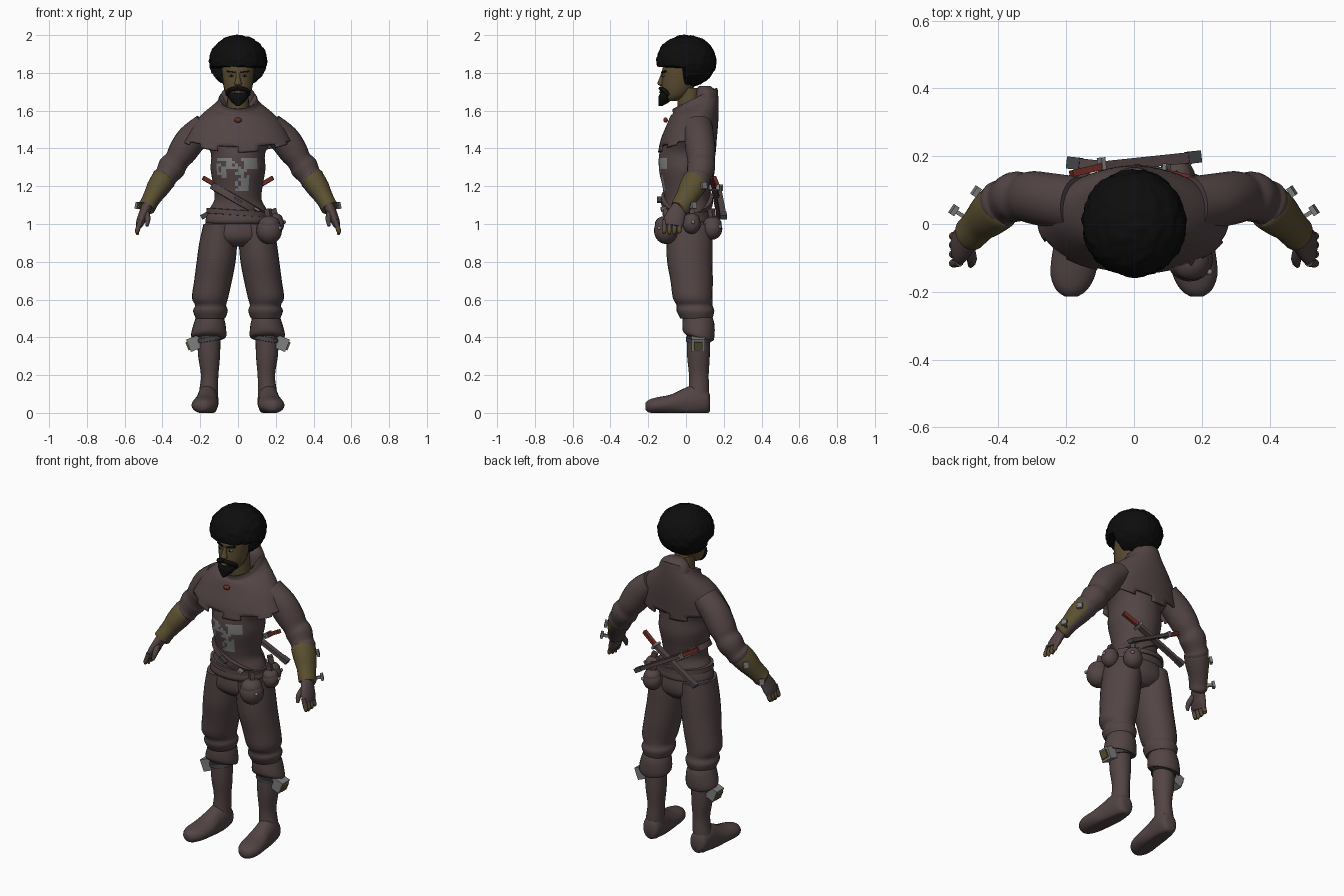
import bpy, bmesh, math, random
from mathutils import Vector, Matrix, noise

random.seed(4)
if "Cube" in bpy.data.objects:
    bpy.data.objects.remove(bpy.data.objects["Cube"])


def material(name, r, g, b):
    m = bpy.data.materials.new(name)
    m.use_nodes = True
    m.diffuse_color = (r, g, b, 1)
    m.node_tree.nodes["Principled BSDF"].inputs["Base Color"].default_value = (r, g, b, 1)
    return m


CLOTH = material("brown cloth", .085, .058, .058)
SKIN = material("skin", .1, .07, .03)
HAIR = material("black hair", .004, .004, .004)
LEATHER = material("olive leather", .105, .08, .03)
STEEL = material("grey steel", .21, .21, .21)
DARK = material("dark steel", .06, .06, .065)
RED = material("red grip", .16, .025, .018)


def finish(name, bm, mats, rule=None):
    """Turn a bmesh into a smooth object, coloured by an optional face rule."""
    bmesh.ops.recalc_face_normals(bm, faces=bm.faces)
    bm.normal_update()
    for f in bm.faces:
        f.smooth = True
        if rule:
            f.material_index = int(rule(f))
    me = bpy.data.meshes.new(name)
    bm.to_mesh(me)
    bm.free()
    me.set_sharp_from_angle(angle=math.radians(50))
    for m in mats:
        me.materials.append(m)
    ob = bpy.data.objects.new(name, me)
    bpy.context.collection.objects.link(ob)
    return ob


def blend(rings, steps):
    """Catmull-Rom interpolation through the rings."""
    out = []
    for i in range(len(rings) - 1):
        a, b = rings[max(i - 1, 0)], rings[i]
        c, d = rings[i + 1], rings[min(i + 2, len(rings) - 1)]
        for k in range(steps):
            t = k / steps
            out.append([q + .5 * t * (r - p + t * (2*p - 5*q + 4*r - s + t * (3*(q - r) + s - p)))
                        for p, q, r, s in zip(a, b, c, d)])
    return out + [list(rings[-1])]


def loft(name, rings, mats, s=1, axis="Z", n=24, steps=3, rule=None, notch=0, floor=False):
    """Skin rings (x, y, z, width, depth, tilt, side lift); s mirrors in x."""
    rings = blend([tuple(r) + (0,) * (7 - len(r)) for r in rings], steps)
    bm, loops = bmesh.new(), []
    for i, (x, y, z, ra, rb, tilt, lift) in enumerate(rings):
        a, b = rings[max(i - 1, 0)], rings[min(i + 1, len(rings) - 1)]
        if axis == "Z":
            u, v = Vector((1, 0, 0)), Vector((0, 1, 0))
        elif axis == "Y":
            u, v = Vector((1, 0, 0)), Vector((0, 0, 1))
        else:
            d = (Vector(b[:3]) - Vector(a[:3])).normalized()
            u = Vector((0, 1, 0)).cross(d).normalized()
            v = d.cross(u)
        loop = []
        for k in range(n):
            c, q = math.cos(math.tau * k / n), math.sin(math.tau * k / n)
            p = Vector((x, y, z)) + u * ra * c + v * rb * q + Vector((0, 0, tilt * q + lift * c * c))
            loop.append(bm.verts.new((p.x * s, p.y, max(p.z, 0) if floor else p.z)))
        loops.append(loop)
    for i in range(len(loops) - 1):
        for k in range(n):
            if notch and i >= len(loops) - 3 and k % (notch * 2) >= notch:
                continue
            j = (k + 1) % n
            bm.faces.new((loops[i][k], loops[i][j], loops[i + 1][j], loops[i + 1][k]))
    if not notch:
        bm.faces.new(loops[0])
        bm.faces.new(loops[-1])
    return finish(name, bm, mats, rule)


def ball(name, c, r, mat, n=16):
    bm = bmesh.new()
    bmesh.ops.create_uvsphere(bm, u_segments=n, v_segments=n // 2 + 2, radius=1,
                              matrix=Matrix.Translation(c) @ Matrix.Diagonal((*r, 1)))
    return finish(name, bm, [mat])


def rod(name, a, b, w, h, mat):
    """Box running from a to b."""
    a, b = Vector(a), Vector(b)
    d = b - a
    bm = bmesh.new()
    m = Matrix.Translation((a + b) / 2) @ d.to_track_quat("Z", "Y").to_matrix().to_4x4()
    bmesh.ops.create_cube(bm, size=1, matrix=m @ Matrix.Diagonal((w, h, d.length, 1)))
    return finish(name, bm, [mat])


def band(name, x, y, z, rx, ry, h, angle, mat):
    ob = loft(name, [(0, 0, k * h, rx * q, ry * q) for k, q in ((-.5, .9), (-.45, 1), (.45, 1), (.5, .9))],
              [mat], steps=1, n=32)
    ob.location = (x, y, z)
    ob.rotation_euler.y = math.radians(angle)


# Jacket, with a worn metal chest panel on its front faces
def chest_panel(f):
    x, y, z = f.calc_center_median()
    bar = 1.29 < z < 1.35 and -.11 < x < .1
    stem = 1.17 < z < 1.3 and -.02 < x < .06
    edge = 1.24 < z < 1.3 and -.11 < x < -.06
    return y < -.03 and (bar or stem or edge) and random.random() < .7


loft("jacket", [(0, .03, 1.56, .14, .1), (0, .02, 1.48, .2, .125), (0, .005, 1.38, .145, .145),
                (0, .005, 1.29, .145, .148), (0, .005, 1.2, .13, .13), (0, .005, 1.13, .125, .118),
                (0, .01, 1.08, .15, .122), (0, .01, 1.02, .172, .13), (0, .01, 1.0, .16, .12)],
     [CLOTH, STEEL], n=56, steps=6, rule=chest_panel)
loft("trouser_seat", [(0, .015, 1.06, .15, .11), (0, .015, .98, .18, .125), (0, .015, .92, .17, .12),
                      (0, .02, .88, .08, .08)], [CLOTH])

# Hooded mantle with a notched hem
mantle = loft("mantle", [(0, .04, 1.62, .06, .07, .05), (0, .045, 1.665, .098, .115, .055),
                         (0, .05, 1.635, .115, .12, .05), (0, .045, 1.59, .18, .128, .02),
                         (0, .035, 1.53, .235, .135), (0, .015, 1.45, .27, .148, 0, .01),
                         (0, .005, 1.38, .285, .153, 0, .05)], [CLOTH], n=64, steps=4, notch=4)
mod = mantle.modifiers.new("thickness", "SOLIDIFY")
mod.thickness = .012
loft("hood_fold", [(0, .1, 1.73, .045, .03), (0, .105, 1.7, .085, .055), (0, .11, 1.63, .1, .062),
                   (0, .11, 1.55, .09, .055), (0, .11, 1.46, .04, .035)], [CLOTH])
ball("mantle_clasp", (0, -.108, 1.55), (.02, .012, .014), RED)

# Neck, head and face
loft("neck", [(0, .01, 1.72, .055, .06), (0, .02, 1.56, .06, .06)], [SKIN])
loft("head", [(0, -.085, 1.65, .03, .03), (0, -.06, 1.675, .058, .068), (0, -.045, 1.72, .075, .085),
              (0, -.035, 1.78, .083, .092), (0, -.02, 1.84, .085, .1), (0, 0, 1.9, .06, .07)], [SKIN])
loft("nose", [(0, -.118, 1.8, .01, .012), (0, -.128, 1.765, .013, .016), (0, -.133, 1.742, .02, .018),
              (0, -.125, 1.73, .012, .01)], [SKIN], n=12)
loft("goatee", [(0, -.1, 1.695, .05, .035), (0, -.108, 1.672, .052, .038), (0, -.118, 1.645, .034, .028),
                (0, -.135, 1.625, .008, .01)], [HAIR])
ball("lip", (0, -.134, 1.698), (.022, .008, .007), SKIN)
for s in (1, -1):
    tag = "left" if s > 0 else "right"
    loft(tag + "_moustache", [(0, -.135, 1.718, .01, .01), (.03, -.128, 1.714, .012, .012),
                              (.055, -.105, 1.7, .01, .012), (.058, -.095, 1.68, .006, .01)],
         [HAIR], s, axis="path", n=10)
    ball(tag + "_eye", (s * .034, -.119, 1.785), (.015, .008, .006), STEEL)
    ball(tag + "_pupil", (s * .034, -.125, 1.785), (.006, .004, .006), HAIR)
    rod(tag + "_eyebrow", (s * .014, -.126, 1.803), (s * .058, -.108, 1.808), .012, .008, HAIR)

# Rounded hair, lumpy, cut back around the face
bm = bmesh.new()
bmesh.ops.create_icosphere(bm, subdivisions=5, radius=1)
for v in bm.verts:
    p = v.co * (1 + .04 * noise.noise(v.co * 6) + .02 * noise.noise(v.co * 15))
    v.co = Vector((p.x * .153, .002 + p.y * .158, 1.862 + p.z * .138))
    if v.co.z < 1.83 and v.co.y < 0:
        v.co.y *= .15
finish("hair", bm, [HAIR])

for s in (1, -1):
    tag = "left_" if s > 0 else "right_"
    # Leg, gathered knee, boot cuff and boot
    loft(tag + "trouser_leg", [(.095, .015, 1.0, .088, .12), (.105, .018, .9, .1, .122),
                               (.116, .02, .8, .103, .12), (.132, .03, .7, .1, .112),
                               (.148, .035, .61, .096, .105), (.145, .045, .57, .082, .095),
                               (.146, .05, .54, .092, .1), (.146, .055, .5, .078, .085)], [CLOTH], s)
    loft(tag + "boot_cuff", [(.15, .06, .515, .07, .075), (.15, .065, .48, .082, .084),
                             (.154, .067, .43, .092, .085, -.01), (.156, .068, .4, .09, .075, -.02),
                             (.155, .068, .4, .055, .05)], [CLOTH], s)
    loft(tag + "boot_shaft", [(.155, .066, .42, .062, .06), (.153, .066, .3, .058, .06),
                              (.15, .068, .2, .046, .052), (.155, .068, .12, .05, .055),
                              (.16, .06, .05, .055, .06)], [CLOTH], s)
    loft(tag + "boot_foot", [(.155, .128, .05, .03, .04), (.157, .11, .06, .05, .065),
                             (.16, .05, .065, .057, .085), (.165, -.01, .055, .058, .075),
                             (.172, -.08, .045, .068, .052), (.18, -.15, .04, .066, .043),
                             (.184, -.195, .036, .045, .034), (.185, -.214, .035, .018, .018)],
         [CLOTH], s, axis="Y", floor=True)
    rod(tag + "knee_buckle", (s * .2, .065, .38), (s * .262, .065, .355), .07, .07, STEEL)
    rod(tag + "buckle_tab", (s * .235, .065, .366), (s * .27, .065, .352), .045, .045, LEATHER)
    band(tag + "knee_strap", s * .155, .067, .39, .068, .068, .025, s * 10, DARK)

    # Sleeve with folds, bracer in leather on its outer side, then the hand
    loft(tag + "sleeve", [(.17, .06, 1.52, .07, .08), (.245, .07, 1.45, .08, .08),
                          (.295, .078, 1.38, .076, .078), (.325, .08, 1.335, .066, .072),
                          (.35, .08, 1.3, .074, .074), (.38, .068, 1.255, .062, .066),
                          (.395, .06, 1.235, .066, .068), (.415, .045, 1.205, .05, .055)],
         [CLOTH], s, axis="path", steps=4)
    inner = Vector((-.8 * s, .4, -.4))
    loft(tag + "bracer", [(.385, .06, 1.245, .05, .055), (.395, .055, 1.235, .063, .07),
                          (.425, .03, 1.19, .06, .068), (.452, .005, 1.145, .05, .058),
                          (.472, -.018, 1.11, .046, .054), (.485, -.03, 1.085, .046, .052),
                          (.488, -.034, 1.08, .03, .04)], [LEATHER, CLOTH], s, axis="path",
         rule=lambda f: f.normal.dot(inner) > .35)
    loft(tag + "glove", [(.478, -.025, 1.1, .03, .04), (.497, -.048, 1.06, .026, .048),
                         (.513, -.064, 1.02, .024, .055), (.524, -.07, .99, .018, .05)],
         [CLOTH], s, axis="path")
    for i, y in enumerate((-.112, -.085, -.058, -.032)):
        tip = .94 + .008 * abs(i - 1.3)
        mid = (.528, y - .003, .98, .013, .013)
        loft(tag + "glove_finger", [(.515, y, 1.02, .013, .014), mid], [CLOTH], s, axis="path", n=10)
        loft(tag + "fingertip", [mid, (.534, y - .004, .96, .012, .012), (.53, y - .004, tip, .006, .006)],
             [SKIN], s, axis="path", n=10)
    loft(tag + "thumb", [(.485, -.07, 1.06, .016, .018), (.478, -.105, 1.025, .015, .016),
                         (.482, -.122, .99, .008, .008)], [CLOTH], s, axis="path", n=10)
    for x, y, z in ((.41, .06, 1.19), (.475, .005, 1.085)):
        rod(tag + "wrist_blade", (s * x, y, z), (s * (x + .055), y + .035, z + .012), .012, .016, STEEL)
        rod(tag + "blade_pommel", (s * (x + .05), y + .032, z + .011),
            (s * (x + .062), y + .04, z + .014), .03, .035, STEEL)

    # Daggers crossed behind the waist
    y = .15 if s > 0 else .168
    top, grip, end = Vector((s * .185, y - .02, 1.245)), Vector((s * .1, y, 1.195)), Vector((-s * .185, y + .03, 1.04))
    rod(tag + "dagger_grip", top, grip, .02, .022, RED)
    rod(tag + "dagger_guard", grip, grip.lerp(end, .04), .055, .03, STEEL)
    rod(tag + "dagger_scabbard", grip, end, .032, .02, CLOTH)
    rod(tag + "scabbard_tip", grip.lerp(end, .9), end.lerp(grip, -.03), .036, .024, DARK)

# Belts and buckles
band("hip_belt", 0, .01, 1.06, .168, .134, .03, 4, CLOTH)
band("slung_belt", 0, .005, 1.125, .162, .137, .04, 30, CLOTH)
rod("belt_buckle", (-.02, -.138, 1.14), (.02, -.138, 1.115), .03, .012, DARK)
rod("strap_buckle", (.085, -.12, 1.085), (.11, -.115, 1.07), .03, .012, STEEL)

# Pouches on the left hip
for x, y, z, r in ((.165, -.105, .965, .068), (.195, .03, 1.0, .05), (.125, .14, .975, .055)):
    ball("pouch", (x, y, z), (r, r * .95, r * 1.05), CLOTH, 20)
    ball("pouch_flap", (x, y, z + r * .5), (r * .85, r * .88, r * .65), CLOTH, 20)
    out = Vector((x, y, 0)).normalized() * r
    ball("pouch_stud", (x + out.x, y + out.y, z + r * .2), (.01, .01, .01), STEEL, 10)
    rod("pouch_strap", (x, y, z + r), (x * .95, y * .95, 1.08), .025, .03, CLOTH)
